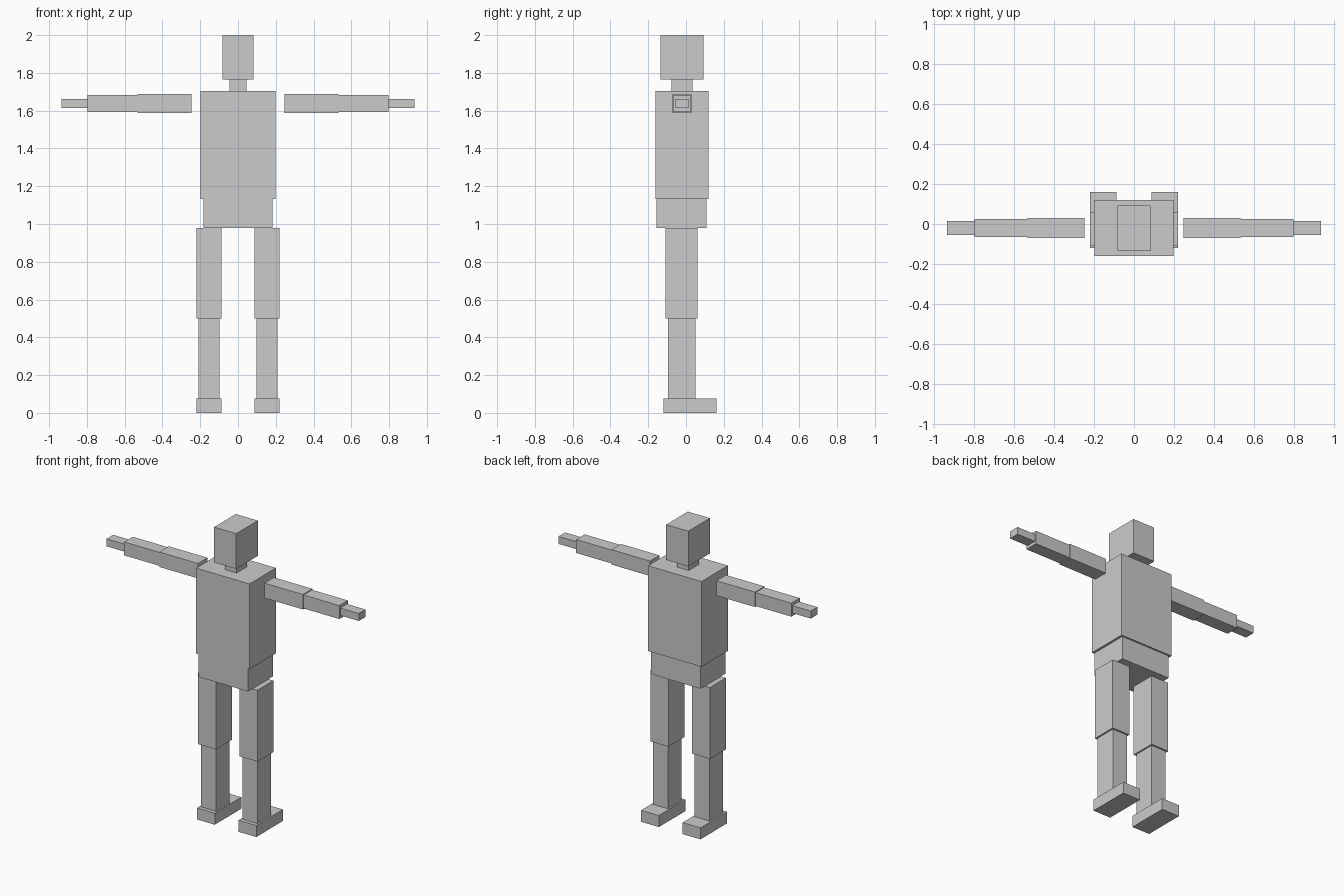
import bpy
import bmesh

if "Cube" in bpy.data.objects:
    bpy.data.objects.remove(bpy.data.objects["Cube"])


def box(name, x, y, z):
    """Axis-aligned box given (min, max) on each axis."""
    bm = bmesh.new()
    bmesh.ops.create_cube(bm, size=1)
    for v in bm.verts:
        v.co = [lo + (c + 0.5) * (hi - lo) for c, (lo, hi) in zip(v.co, (x, y, z))]
    mesh = bpy.data.meshes.new(name)
    bm.to_mesh(mesh)
    bm.free()
    obj = bpy.data.objects.new(name, mesh)
    bpy.context.collection.objects.link(obj)
    return obj


def pair(name, x, y, z):
    """The same box on both sides of the body."""
    box("right_" + name, x, y, z)
    box("left_" + name, (-x[1], -x[0]), y, z)


# Head and trunk, centred on x = 0
box("head", (-0.082, 0.082), (-0.136, 0.093), (1.764, 2.0))
box("neck", (-0.044, 0.044), (-0.077, 0.034), (1.704, 1.764))
box("torso", (-0.198, 0.198), (-0.161, 0.119), (1.133, 1.704))
box("pelvis", (-0.183, 0.183), (-0.156, 0.108), (0.978, 1.133))

# Arms stretched out sideways, leaving a gap at the shoulder
pair("upper_arm", (0.246, 0.532), (-0.071, 0.029), (1.588, 1.688))
pair("forearm", (0.532, 0.797), (-0.066, 0.024), (1.593, 1.683))
pair("hand", (0.797, 0.934), (-0.056, 0.014), (1.613, 1.663))

# Legs
pair("thigh", (0.088, 0.220), (-0.108, 0.061), (0.500, 0.978))
pair("shin", (0.098, 0.209), (-0.094, 0.050), (0.077, 0.500))
pair("foot", (0.088, 0.220), (-0.120, 0.161), (0.0, 0.077))
